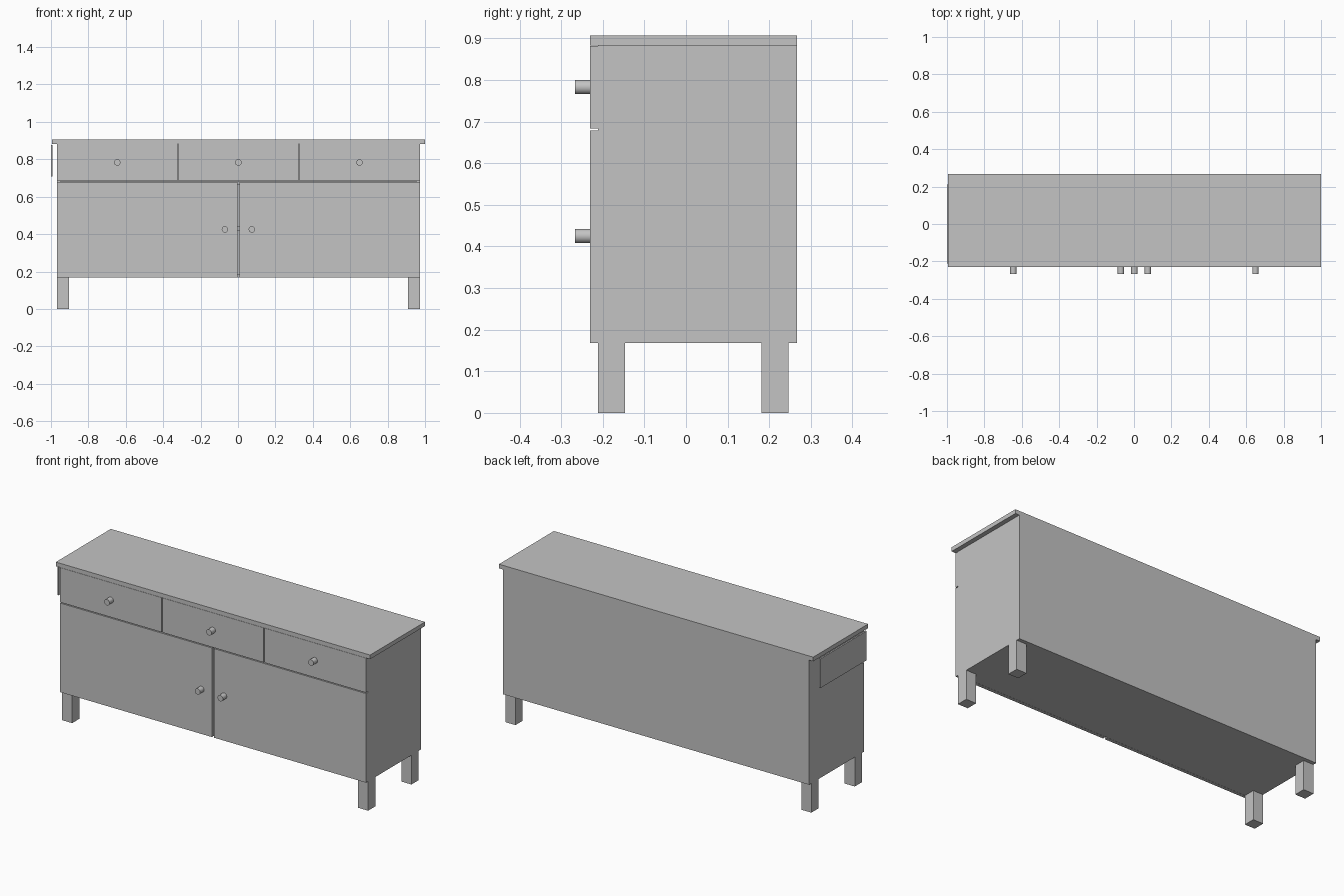
import bpy
import math

if "Cube" in bpy.data.objects:
    bpy.data.objects.remove(bpy.data.objects["Cube"])

grey = bpy.data.materials.new("plain grey")
grey.diffuse_color = (0.55, 0.55, 0.55, 1)
grey.use_nodes = True
grey.node_tree.nodes["Principled BSDF"].inputs["Base Color"].default_value = grey.diffuse_color

CX = 0.003                      # cabinet centre in x
L, R = CX - 0.971, CX + 0.971   # cabinet sides
FRONT, CARCASS, BACK, REAR = -0.231, -0.212, 0.246, 0.267
BASE, TOP = 0.168, 0.883
T = 0.02                        # board thickness


def box(name, x0, x1, y0, y1, z0, z1):
    bpy.ops.mesh.primitive_cube_add(
        size=1, location=((x0 + x1) / 2, (y0 + y1) / 2, (z0 + z1) / 2))
    ob = bpy.context.object
    ob.name = name
    ob.scale = (x1 - x0, y1 - y0, z1 - z0)
    bpy.ops.object.transform_apply(location=False, rotation=False, scale=True)
    ob.data.materials.append(grey)
    return ob


def knob(name, x, z):
    bpy.ops.mesh.primitive_cylinder_add(
        vertices=32, radius=0.017, depth=0.036,
        location=(x, FRONT - 0.018, z), rotation=(math.pi / 2, 0, 0))
    ob = bpy.context.object
    ob.name = name
    ob.data.materials.append(grey)
    bpy.ops.object.shade_smooth_by_angle(angle=math.radians(40))


# Carcass boards
box("table_top", CX - 0.997, 1.0, FRONT, REAR, TOP, 0.907)
box("left_side", L, L + T, CARCASS, BACK, BASE, TOP)
box("right_side", R - T, R, CARCASS, BACK, BASE, TOP)
box("back_panel", L, R, BACK, REAR, BASE, TOP)
for name, z in (("bottom_board", BASE), ("middle_shelf", 0.42), ("drawer_shelf", 0.662)):
    box(name, L + T, R - T, CARCASS + 0.001, BACK, z, z + T)

# Legs
for x0, side in ((L, "left"), (R - 0.064, "right")):
    for y0, end in ((CARCASS, "front"), (BACK - 0.065, "back")):
        box(f"{end}_{side}_leg", x0, x0 + 0.064, y0, y0 + 0.065, 0, BASE)

# Doors
box("left_door", L, CX - 0.007, FRONT, CARCASS, BASE, 0.679)
box("right_door", CX + 0.006, R, FRONT, CARCASS, BASE, 0.679)
for x, side in ((-0.072, "left"), (0.072, "right")):
    knob(f"{side}_door_knob", CX - 0.001 + x, 0.425)

# Drawers: front, knob and inner box
W = (R - L) / 3
for i, side in enumerate(("left", "middle", "right")):
    a, b = L + i * W, L + (i + 1) * W
    x0 = a + (0.002 if i else 0)
    x1 = b - (0.002 if i < 2 else 0)
    box(f"{side}_drawer_front", x0, x1, FRONT, CARCASS, 0.684, TOP - 0.001)
    knob(f"{side}_drawer_knob", (a + b) / 2 - 0.001, 0.783)
    i0, i1 = a + 0.03, b - 0.03
    box(f"{side}_drawer_base", i0, i1, CARCASS, 0.21, 0.709, 0.717)
    box(f"{side}_drawer_back", i0, i1, 0.202, 0.21, 0.717, 0.877)
    box(f"{side}_drawer_right_wall", i1 - 0.008, i1, CARCASS, 0.202, 0.717, 0.877)
    if i:
        box(f"{side}_drawer_left_wall", i0, i0 + 0.008, CARCASS, 0.202, 0.717, 0.877)

# Thin plate standing off the left side
box("left_outer_plate", -1.0, -0.991, -0.21, 0.21, 0.709, 0.877)
